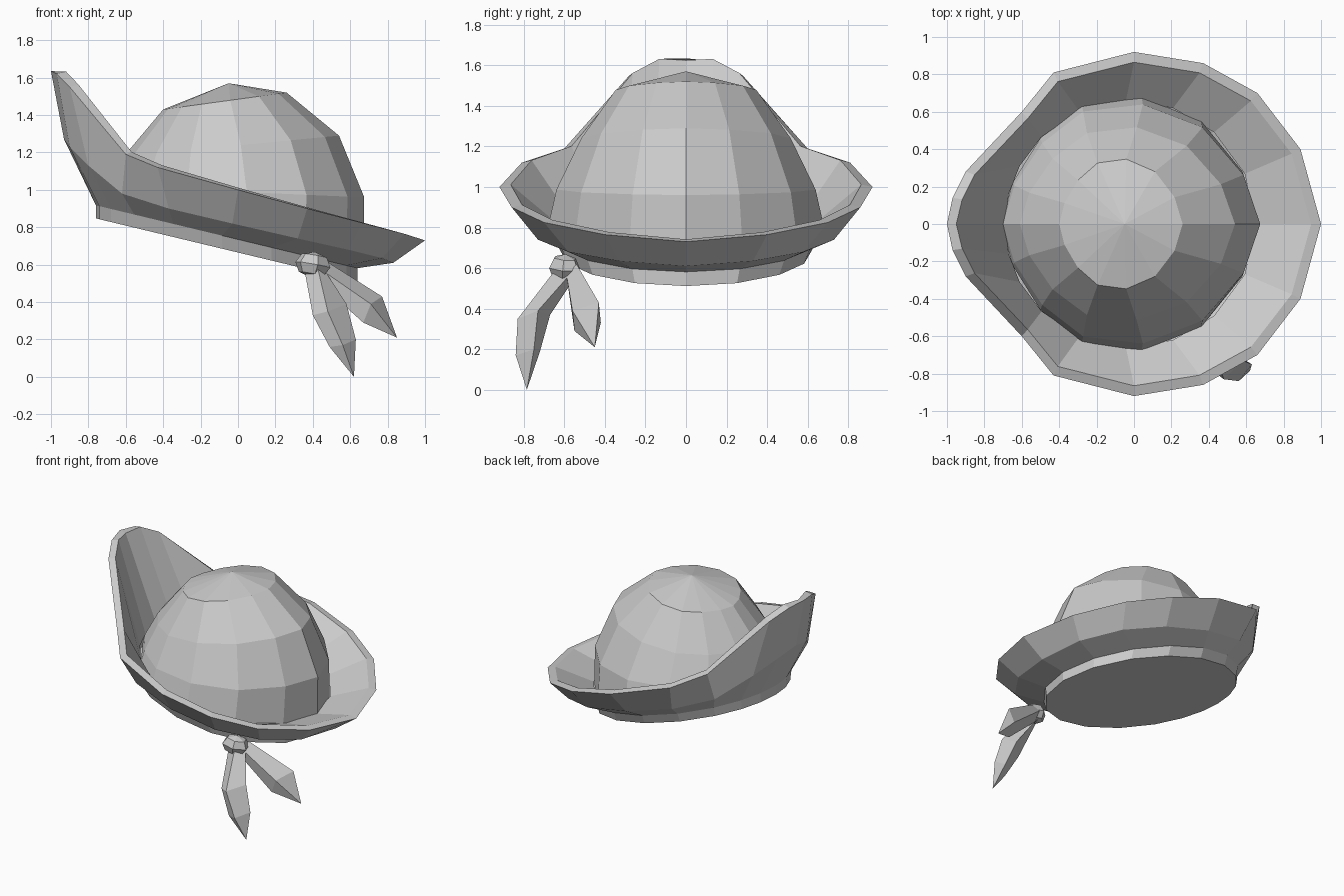
import bpy, bmesh
from math import sin, cos, radians
from mathutils import Vector

if "Cube" in bpy.data.objects:
    bpy.data.objects.remove(bpy.data.objects["Cube"])


def mirror_ring(half):
    """Close a half outline (first and last point on y=0) into a full ring."""
    return [Vector(p) for p in half] + [Vector((x, -y, z)) for x, y, z in half[-2:0:-1]]


def loft(name, rings, cap_start=False, cap_end=False, apex=None):
    bm = bmesh.new()
    vs = [[bm.verts.new(p) for p in r] for r in rings]
    n = len(vs[0])
    for a, b in zip(vs, vs[1:]):
        for i in range(n):
            j = (i + 1) % n
            bm.faces.new((a[i], a[j], b[j], b[i]))
    if cap_start:
        bm.faces.new(vs[0][::-1])
    if cap_end:
        bm.faces.new(vs[-1])
    if apex:
        t = bm.verts.new(apex)
        for i in range(n):
            bm.faces.new((vs[-1][i], vs[-1][(i + 1) % n], t))
    bmesh.ops.recalc_face_normals(bm, faces=bm.faces)
    me = bpy.data.meshes.new(name)
    bm.to_mesh(me)
    bm.free()
    ob = bpy.data.objects.new(name, me)
    bpy.context.collection.objects.link(ob)
    return ob


ANGLES = [0, 24, 48, 70, 92, 114, 135, 152, 166, 180]


def oval(cx, rx, ry, z0, slope):
    half = []
    for a in ANGLES:
        x = cx + rx * cos(radians(a))
        half.append((x, ry * sin(radians(a)), z0 + slope * x))
    return mirror_ring(half)


# Brim: band, flared outer side, thin lip and inner slope
outer = [(1, 0, .73), (.89, .40, .765), (.66, .70, .825), (.37, .86, .9), (0, .92, 1.0),
         (-.43, .81, 1.12), (-.60, .60, 1.19), (-.90, .28, 1.55), (-.97, .14, 1.62), (-1, 0, 1.635)]
middle = [(.83, 0, .61), (.77, .33, .635), (.59, .58, .68), (.32, .73, .74), (-.03, .77, .82),
          (-.37, .70, .90), (-.62, .54, .98), (-.80, .33, 1.13), (-.90, .17, 1.23), (-.93, 0, 1.27)]
inner = [(x * .947, y * .94, z + .012) for x, y, z in outer]
inner[-1] = (-.95, 0, 1.625)
loft("brim", [
    oval(-.06, .70, .62, .665, -.24),
    oval(-.06, .70, .65, .735, -.24),
    mirror_ring(middle), mirror_ring(outer), mirror_ring(inner),
    oval(-.02, .67, .66, .83, -.24),
], cap_start=True)

# Crown: fourteen-sided dome over the brim
plan = [(.67, 0), (.58, .28), (.36, .55), (.04, .68), (-.28, .64), (-.50, .46), (-.65, .22), (-.71, 0)]


def crown_ring(x_right, x_left, sy, z_right, z_left):
    half = []
    for x, y in plan:
        t = (.67 - x) / 1.38
        half.append((x_right + (x_left - x_right) * t, y * sy, z_right + (z_left - z_right) * t))
    return mirror_ring(half)


loft("crown", [
    crown_ring(.67, -.71, 1, .66, .98),
    crown_ring(.675, -.70, .94, .96, 1.02),
    crown_ring(.54, -.61, .76, 1.29, 1.18),
    crown_ring(.26, -.40, .51, 1.52, 1.43),
], apex=(-.05, 0, 1.57))


# Ribbon tails: diamond sections (centre, half width, half thickness) along a path
def tail(name, sections, tip):
    rings = []
    for c, w, t in sections:
        c, w, t = Vector(c), Vector(w), Vector(t)
        rings.append([c + w, c + t, c - w, c - t])
    loft(name, rings, cap_start=True, apex=tip)


tail("ribbon_tail_long", [
    ((.41, -.59, .58), (.06, .01, -.02), (.01, -.04, .03)),
    ((.49, -.75, .36), (.09, .02, .03), (-.01, -.08, -.01)),
    ((.56, -.78, .18), (.07, .03, .02), (0, -.06, -.01)),
], (.62, -.785, 0))
tail("ribbon_tail_short", [
    ((.43, -.56, .58), (.04, .02, .04), (.02, -.03, -.01)),
    ((.72, -.49, .36), (.05, .06, .07), (-.01, -.07, .03)),
], (.85, -.45, .21))

# Knot joining the tails to the band
bpy.ops.mesh.primitive_uv_sphere_add(segments=6, ring_count=4, radius=1, location=(.40, -.60, .60))
knot = bpy.context.object
knot.name = "ribbon_knot"
knot.scale = (.10, .08, .07)
knot.rotation_euler = (0, radians(10), radians(20))
